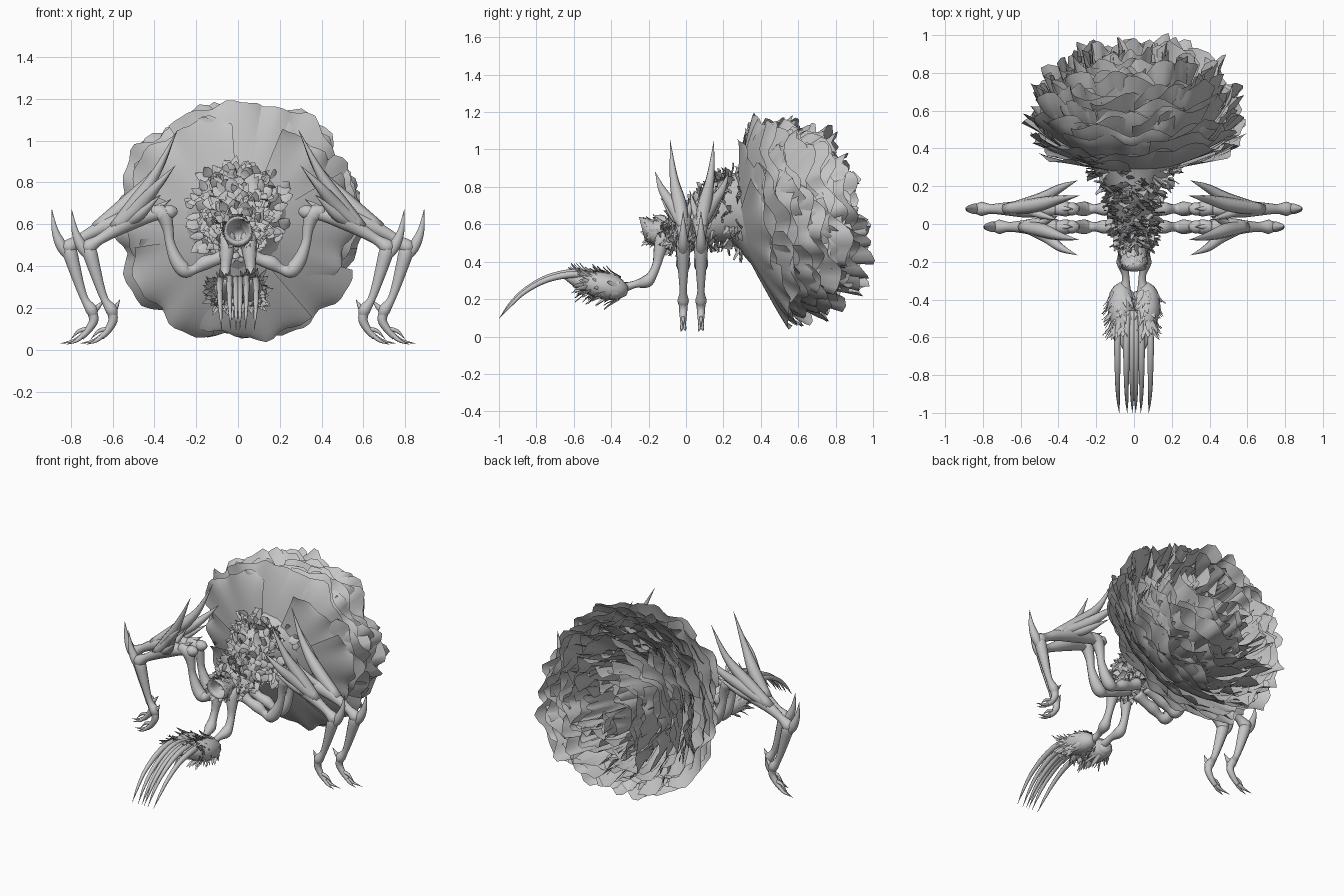
import bpy, bmesh, math, random
from mathutils import Vector

random.seed(7)
rnd = random.uniform
cube = bpy.data.objects.get("Cube")
if cube:
    bpy.data.objects.remove(cube, do_unlink=True)

grey = bpy.data.materials.new("plain grey")
grey.use_nodes = True
COLOUR = (0.56, 0.56, 0.56, 1)
grey.diffuse_color = COLOUR
grey.node_tree.nodes["Principled BSDF"].inputs["Base Color"].default_value = COLOUR


def finish(name, bm):
    mesh = bpy.data.meshes.new(name)
    for f in bm.faces:
        f.smooth = True
    bm.to_mesh(mesh)
    bm.free()
    mesh.materials.append(grey)
    bpy.context.collection.objects.link(bpy.data.objects.new(name, mesh))


def sheet(bm, rows, closed=False):
    """Skin a list of equal-length rows of points with quads."""
    grid = [[bm.verts.new(p) for p in row] for row in rows]
    n = len(grid[0])
    for a, b in zip(grid, grid[1:]):
        for i in range(n if closed else n - 1):
            j = (i + 1) % n
            bm.faces.new((a[i], a[j], b[j], b[i]))
    return grid


def catmull(p0, p1, p2, p3, t):
    return 0.5 * (2 * p1 + (p2 - p0) * t + (2 * p0 - 5 * p1 + 4 * p2 - p3) * t * t
                  + (3 * p1 - p0 - 3 * p2 + p3) * t ** 3)


def tube(bm, pts, sides=10, steps=4):
    """Tapered tube through (x, y, z, radius) points."""
    p = [Vector(q) for q in pts]
    p = [2 * p[0] - p[1]] + p + [2 * p[-1] - p[-2]]
    path = [catmull(*p[i:i + 4], s / steps) for i in range(len(p) - 3) for s in range(steps)]
    path.append(p[-2])
    rows, side = [], None
    for i, q in enumerate(path):
        d = (path[min(i + 1, len(path) - 1)] - path[max(i - 1, 0)]).to_3d().normalized()
        ref = side if side else (Vector((0, 1, 0)) if abs(d.y) < 0.8 else Vector((1, 0, 0)))
        side = (ref - d * ref.dot(d)).normalized()
        up = d.cross(side)
        r = max(q.w, 0.001)
        rows.append([q.to_3d() + r * (side * math.cos(a) + up * math.sin(a))
                     for a in (math.tau * k / sides for k in range(sides))])
    grid = sheet(bm, rows, True)
    bm.faces.new(reversed(grid[0]))
    bm.faces.new(grid[-1])


def leaf(bm, base, along, normal, length, width):
    """Small curled, pointed plate."""
    along = along.normalized()
    across = along.cross(normal).normalized()
    up = across.cross(along)
    rows = []
    for v, w in ((0, 0.6), (0.35, 1), (0.7, 0.75), (1, 0.1)):
        c = base + along * length * v + up * length * 0.3 * v * v
        rows.append([c + across * width * w * u + up * width * (0.3 * (1 - u * u) + rnd(-0.2, 0.2))
                     for u in (-1, 0, 1)])
    sheet(bm, rows)


# Flower abdomen: nested cups of ruffled petals whose rims form a blunt dome
ORIGIN = Vector((0.01, 0.45, 0.6))
AXIS = Vector((0, 0.975, 0.2))
RIGHT, UP = Vector((1, 0, 0)), Vector((0, -0.22, 0.975))
RADIUS, HEIGHT, LAYERS = 0.56, 0.5, 17


def petal(bm, angle, half, rim_r, rim_t, ruffle):
    ph, ph2, ph3 = rnd(0, 6), rnd(0, 6), rnd(0, 6)
    tilt, skew = rnd(-0.03, 0.04), rnd(-0.07, 0.07)
    rows = []
    for j in range(11):
        row = []
        for i in range(19):
            u = i / 9 - 1
            v = j / 10 * (1 - 0.15 * abs(u) ** 3)
            belly = rim_r + 0.04
            r = (1 - v) ** 2 * 0.1 + 2 * v * (1 - v) * belly * 0.85 + v * v * rim_r
            t = (1 - v) ** 2 * -0.17 + 2 * v * (1 - v) * (rim_t * 0.45 - 0.05) + v * v * rim_t
            w = v ** 3
            r += tilt * w + 0.03 * u * v + ruffle * w * (math.sin(6 * u + ph) + 0.6 * math.sin(13 * u + ph3))
            t += skew * u * w + ruffle * w * (math.sin(8 * u + ph2) + 0.5 * math.sin(4 * u + ph))
            a = angle + half * u
            q = ORIGIN + AXIS * t + r * (RIGHT * math.cos(a) + UP * math.sin(a))
            q.z = max(q.z, 0.005)
            row.append(q)
        rows.append(row)
    sheet(bm, rows)


bm = bmesh.new()
for k in range(LAYERS):
    f = k / (LAYERS - 1)
    count = round(4 + 4 * (1 - f))
    for i in range(count):
        angle = math.tau * (i + rnd(-0.25, 0.25)) / count + k * 2.4
        theta = min(max(1.45 * f + rnd(-0.1, 0.1), 0), 1.5)
        scale = rnd(0.95, 1.03)
        petal(bm, angle, 1.45 * math.pi / count, RADIUS * math.cos(theta) ** 0.72 * scale,
              HEIGHT * math.sin(theta) ** 0.85 * scale - 0.02, 0.016 + 0.016 * min(1, 3 * f))
finish("flower_abdomen", bm)

# Shaggy thorax: lofted core, flaring into the flower, covered in ragged plates
SECTIONS = [(-0.13, 0.55, 0.05, 0.05), (-0.05, 0.57, 0.08, 0.08), (0.06, 0.61, 0.10, 0.12),
            (0.16, 0.67, 0.12, 0.16), (0.25, 0.68, 0.18, 0.18), (0.38, 0.64, 0.31, 0.29)]


def body_point(s, a):
    i = min(int(s), len(SECTIONS) - 2)
    y, z, rx, rz = Vector(SECTIONS[i]).lerp(Vector(SECTIONS[i + 1]), s - i)
    return Vector((rx * math.cos(a), y, z + rz * math.sin(a)))


bm = bmesh.new()
grid = sheet(bm, [[body_point(s / 2, math.tau * k / 16) for k in range(16)] for s in range(11)], True)
bm.faces.new(grid[0])
finish("thorax", bm)

bm = bmesh.new()
for _ in range(360):
    s, a = rnd(0, 4.4), rnd(0, math.tau)
    out = Vector((math.cos(a), 0, math.sin(a)))
    flow = out * 0.6 + Vector((rnd(-0.5, 0.5), rnd(-0.4, 0.6), rnd(-0.4, 0.5)))
    leaf(bm, body_point(s, a), flow, out * 0.6 + Vector((0, -1, 0.3)),
         rnd(0.04, 0.075), rnd(0.018, 0.036))
finish("thorax_plates", bm)

# Head: hollow flared cup at the front of the thorax, with a ragged lip
bm = bmesh.new()
CUP = [(-0.06, 0.55, 0.055), (-0.13, 0.55, 0.06), (-0.19, 0.56, 0.07),
       (-0.235, 0.575, 0.065), (-0.2, 0.57, 0.05), (-0.12, 0.56, 0.03)]
grid = sheet(bm, [[(r * math.cos(a), y - 0.25 * r * math.sin(a), z + r * math.sin(a))
                   for a in (math.tau * k / 16 for k in range(16))] for y, z, r in CUP], True)
bm.faces.new(grid[-1])
for i in range(60):
    a = rnd(0, math.tau)
    out = Vector((math.cos(a), -0.25 * math.sin(a), math.sin(a)))
    leaf(bm, Vector((0, rnd(-0.2, -0.1), 0.56)) + out * 0.06, Vector((0, -1, rnd(-0.3, 0.3))),
         out, rnd(0.03, 0.06), rnd(0.012, 0.022))
finish("head", bm)


def leg(side, y, lean, inset, label):
    """One walking leg; lean is the way its crest spines splay along y."""
    def limb(part, *paths, sides=10):
        bm = bmesh.new()
        for path in paths:
            tube(bm, [(side * (x - inset * min(max((x - 0.4) / 0.3, 0), 1)), y + dy, z, r)
                      for x, dy, z, r in path], sides)
        finish(f"{label}_{part}", bm)

    limb("hip", [(0.04, 0, 0.47, 0.04), (0.10, 0, 0.435, 0.03), (0.16, 0, 0.415, 0.036),
                 (0.21, 0, 0.385, 0.024), (0.255, 0, 0.38, 0.038), (0.295, 0, 0.43, 0.034),
                 (0.325, 0, 0.51, 0.024), (0.335, 0, 0.58, 0.028), (0.36, 0, 0.65, 0.04),
                 (0.42, 0, 0.66, 0.03)])
    limb("thigh", [(0.29, 0, 0.665, 0.012), (0.32, 0, 0.66, 0.034), (0.38, 0, 0.65, 0.03),
                   (0.46, 0, 0.64, 0.04), (0.57, 0, 0.615, 0.046), (0.68, 0, 0.57, 0.034),
                   (0.76, 0, 0.525, 0.026), (0.81, 0, 0.49, 0.038), (0.83, 0, 0.46, 0.015)])
    limb("crest_spines",
         [(0.68, 0, 0.58, 0.03), (0.52, lean * 0.02, 0.71, 0.038),
          (0.39, lean * 0.05, 0.85, 0.022), (0.29, lean * 0.07, 1.05, 0)],
         [(0.66, 0, 0.59, 0.03), (0.5, lean * 0.05, 0.69, 0.034),
          (0.39, lean * 0.11, 0.78, 0.022), (0.30, lean * 0.15, 0.88, 0)],
         [(0.62, 0, 0.6, 0.025), (0.5, lean * 0.05, 0.65, 0.028), (0.37, lean * 0.12, 0.74, 0)],
         [(0.6, 0, 0.61, 0.02), (0.5, -lean * 0.03, 0.67, 0.02), (0.4, -lean * 0.06, 0.78, 0)],
         [(0.45, 0, 0.64, 0.02), (0.38, 0, 0.68, 0.016), (0.32, 0, 0.72, 0)],
         sides=8)
    limb("shin", [(0.82, 0, 0.52, 0.02), (0.805, 0, 0.47, 0.036), (0.785, 0, 0.4, 0.032),
                  (0.755, 0, 0.3, 0.023), (0.73, 0, 0.235, 0.02), (0.70, 0, 0.19, 0.03),
                  (0.69, 0, 0.15, 0.016)])
    limb("knee_spike", [(0.79, 0, 0.42, 0.015), (0.84, 0, 0.49, 0.028),
                        (0.875, 0, 0.57, 0.017), (0.89, 0, 0.67, 0)])
    limb("foot", [(0.70, 0, 0.19, 0.024), (0.69, 0, 0.14, 0.022), (0.72, 0, 0.09, 0.017),
                  (0.75, 0, 0.06, 0.014)],
         [(0.73, 0, 0.08, 0.012), (0.78, 0.008, 0.045, 0.009), (0.85, 0.012, 0.03, 0)],
         [(0.73, 0, 0.08, 0.012), (0.77, -0.008, 0.045, 0.009), (0.82, -0.012, 0.025, 0)],
         [(0.71, 0, 0.10, 0.012), (0.76, 0, 0.09, 0.009), (0.80, 0, 0.05, 0)],
         [(0.71, 0, 0.18, 0.018), (0.675, 0, 0.2, 0.014), (0.64, 0, 0.24, 0)], sides=8)


def arm(side, label):
    """Grasping arm with a tufted hand and long curved claws."""
    def limb(part, paths, sides):
        bm = bmesh.new()
        for path in paths:
            tube(bm, [(side * x, y, z, r) for x, y, z, r in path], sides)
        if part == "hand":
            for _ in range(120):
                a, v = rnd(0, math.tau), rnd(0, 1)
                out = Vector((math.cos(a), 0, math.sin(a)))
                base = Vector((side * 0.064, -0.35 - 0.2 * v, 0.255 + 0.04 * v))
                leaf(bm, base + out * (0.064 - 0.02 * v),
                     Vector((rnd(-0.3, 0.3), -1, rnd(-0.2, 0.3))) + out * 0.2, out,
                     rnd(0.04, 0.1), rnd(0.008, 0.016))
        finish(f"{label}_{part}", bm)

    limb("arm", [[(0.04, -0.05, 0.55, 0.04), (0.05, -0.12, 0.53, 0.04), (0.055, -0.14, 0.46, 0.034),
                  (0.06, -0.155, 0.39, 0.024), (0.062, -0.18, 0.33, 0.026), (0.058, -0.21, 0.295, 0.034),
                  (0.045, -0.27, 0.28, 0.02), (0.045, -0.33, 0.265, 0.026), (0.06, -0.42, 0.27, 0.04)]], 10)
    limb("hand", [[(0.05, -0.32, 0.245, 0.03), (0.065, -0.37, 0.255, 0.062), (0.068, -0.46, 0.275, 0.07),
                   (0.055, -0.57, 0.3, 0.045), (0.05, -0.66, 0.33, 0.012)]], 12)
    limb("claws", [[(x * 0.8, -0.46, 0.32, 0.014), (x, -0.6, 0.342 - drop, 0.018),
                    (x, -0.74, 0.315 - drop, 0.016), (x, -0.86, 0.25 - drop, 0.012),
                    (x * 0.95, -0.94, 0.175 - drop, 0.008), (x * 0.9, -1.0, 0.095, 0)]
                   for x, drop in ((0.087, 0.01), (0.04, 0), (0.01, 0.005))], 8)


for side, word in ((1, "left"), (-1, "right")):
    leg(side, -0.015, -1, 0.095, f"{word}_front_leg")
    leg(side, 0.08, 1, 0, f"{word}_back_leg")
    arm(side, word)
